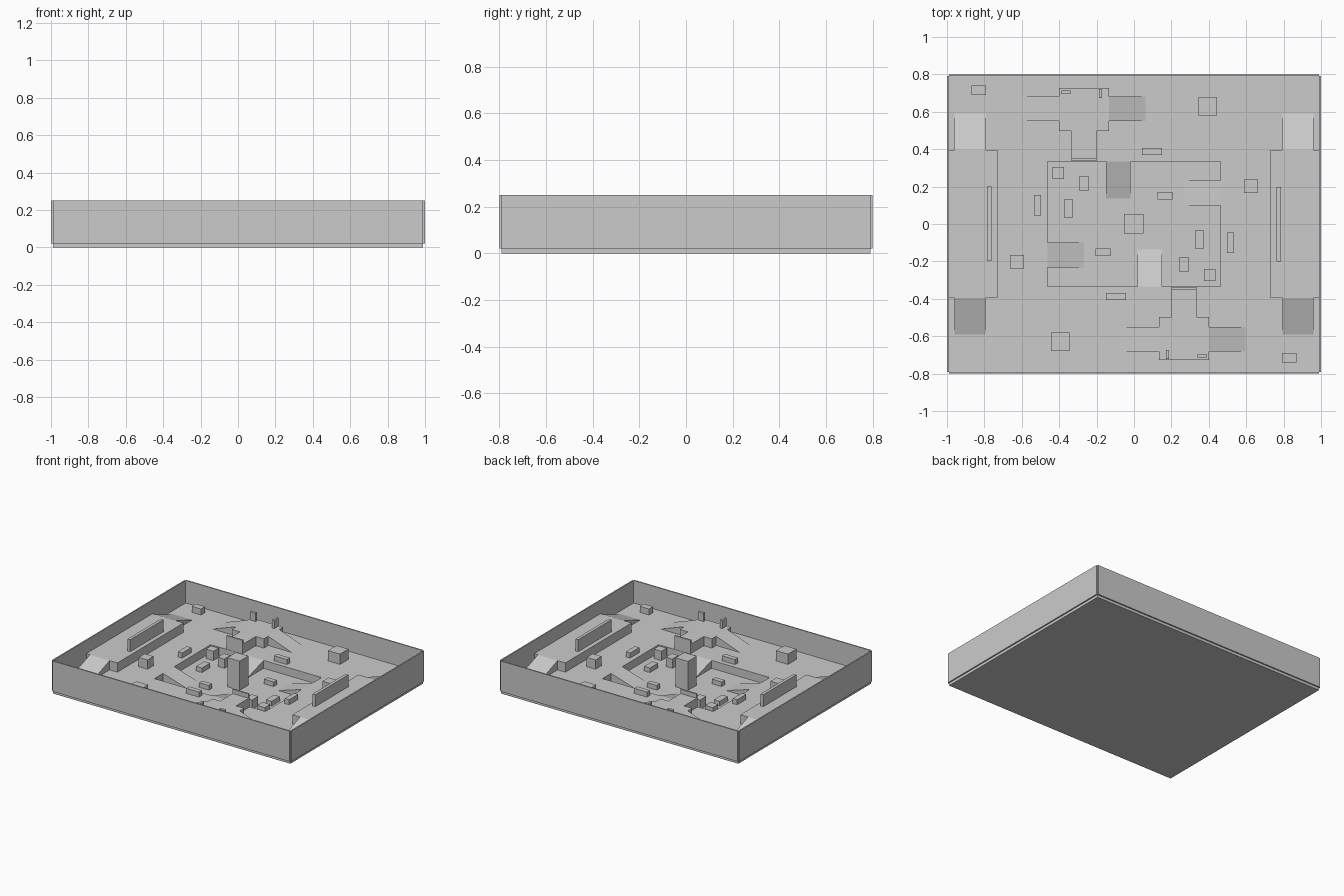
import bpy, bmesh

if "Cube" in bpy.data.objects:
    bpy.data.objects.remove(bpy.data.objects["Cube"])

PIT, GROUND, DECK, TOP = 0.02, 0.08, 0.15, 0.25   # floor levels


def to_object(name, bm):
    bmesh.ops.recalc_face_normals(bm, faces=bm.faces)
    mesh = bpy.data.meshes.new(name)
    bm.to_mesh(mesh)
    bm.free()
    ob = bpy.data.objects.new(name, mesh)
    bpy.context.collection.objects.link(ob)
    return ob


def box(name, x0, x1, y0, y1, z0, z1, low_side=None):
    """Box; with low_side ('+x', '-x', '+y', '-y') it becomes a ramp falling that way."""
    bm = bmesh.new()
    bmesh.ops.create_cube(bm, size=1)
    for v in bm.verts:
        c = v.co.copy()
        v.co = (x1 if c.x > 0 else x0, y1 if c.y > 0 else y0, z1 if c.z > 0 else z0)
        if low_side and c["xy".index(low_side[1])] * (1 if low_side[0] == "+" else -1) > 0:
            v.co.z = z0
    bmesh.ops.remove_doubles(bm, verts=bm.verts, dist=1e-5)
    return to_object(name, bm)


def prism(name, pts, z0, z1):
    bm = bmesh.new()
    face = bm.faces.new([bm.verts.new((x, y, z0)) for x, y in pts])
    ext = bmesh.ops.extrude_face_region(bm, geom=[face])
    # keep the bottom cap and lift the extruded copy
    for v in [g for g in ext["geom"] if isinstance(g, bmesh.types.BMVert)]:
        v.co.z = z1
    if len(bm.faces) == len(pts) + 1:
        bm.faces.new([v for v in bm.verts if v.co.z == z0][:len(pts)])
    return to_object(name, bm)


def pair(name, *args):
    """Make a part and its copy turned half a revolution about the centre."""
    for i, angle in enumerate((0, 3.14159265)):
        box(f"{name}_{i + 1}", *args).rotation_euler.z = angle


# Ground slab with the sunken central pit
ground = box("ground", -0.99, 0.99, -0.79, 0.79, 0, GROUND)
cutter = box("pit_cutter", -0.463, 0.463, -0.335, 0.335, PIT, 0.3)
cutter.hide_render = True
cutter.hide_set(True)
cut = ground.modifiers.new("pit", "BOOLEAN")
cut.operation, cut.object, cut.solver = "DIFFERENCE", cutter, "EXACT"

# Boundary walls, hung outside the slab
pair("side_wall", -1, -0.99, -0.79, 0.79, 0.02, TOP)
pair("end_wall", -0.99, 0.99, -0.8, -0.79, 0.02, TOP)

# Raised side platforms with a ramp at each end and a cover wall
pair("side_platform", -0.99, -0.73, -0.395, 0.395, GROUND, DECK)
pair("side_ramp_far", -0.96, -0.795, 0.395, 0.59, GROUND, DECK, "+y")
pair("side_ramp_near", -0.96, -0.795, -0.59, -0.395, GROUND, DECK, "-y")
pair("platform_screen", -0.785, -0.762, -0.197, 0.2, DECK, 0.24)

# T-shaped lookouts beside the pit
outline = [(-0.4, 0.728), (-0.4, 0.498), (-0.333, 0.498), (-0.333, 0.342),
           (-0.2, 0.342), (-0.2, 0.498), (-0.133, 0.498), (-0.133, 0.728)]
for i, s in enumerate((1, -1)):
    prism(f"lookout_{i + 1}", [(s * x, s * y) for x, y in outline], GROUND, DECK)
pair("lookout_ramp_left", -0.595, -0.4, 0.55, 0.683, GROUND, DECK, "-x")
pair("lookout_ramp_right", -0.133, 0.062, 0.55, 0.683, GROUND, DECK, "+x")
pair("lookout_parapet", -0.333, -0.2, 0.337, 0.349, GROUND, 0.182)
pair("lookout_block_a", -0.388, -0.34, 0.695, 0.714, DECK, 0.212)
pair("lookout_block_b", -0.187, -0.17, 0.675, 0.723, DECK, 0.212)

# Ramps leading down into the pit
pair("pit_ramp_y", -0.15, -0.02, 0.135, 0.335, PIT, GROUND, "-y")
pair("pit_ramp_x", -0.463, -0.268, -0.232, -0.098, PIT, GROUND, "+x")

# Central pillar
box("central_pillar", -0.053, 0.05, -0.052, 0.053, PIT, 0.24)

# Cover boxes: x0, x1, y0, y1, base, top
crates = [
    (-0.868, -0.792, 0.69, 0.74, GROUND, 0.125),
    (0.345, 0.445, 0.58, 0.68, GROUND, 0.158),
    (0.588, 0.662, 0.166, 0.238, GROUND, 0.15),
    (0.042, 0.15, 0.37, 0.406, GROUND, 0.118),
    (-0.535, -0.498, 0.046, 0.154, GROUND, 0.118),
    (-0.437, -0.374, 0.24, 0.305, PIT, 0.09),
    (-0.295, -0.24, 0.18, 0.254, PIT, 0.09),
    (-0.374, -0.326, 0.036, 0.132, PIT, 0.055),
    (0.125, 0.205, 0.132, 0.17, PIT, 0.055),
]
for n, c in enumerate(crates):
    pair(f"crate_{n + 1}", *c)
